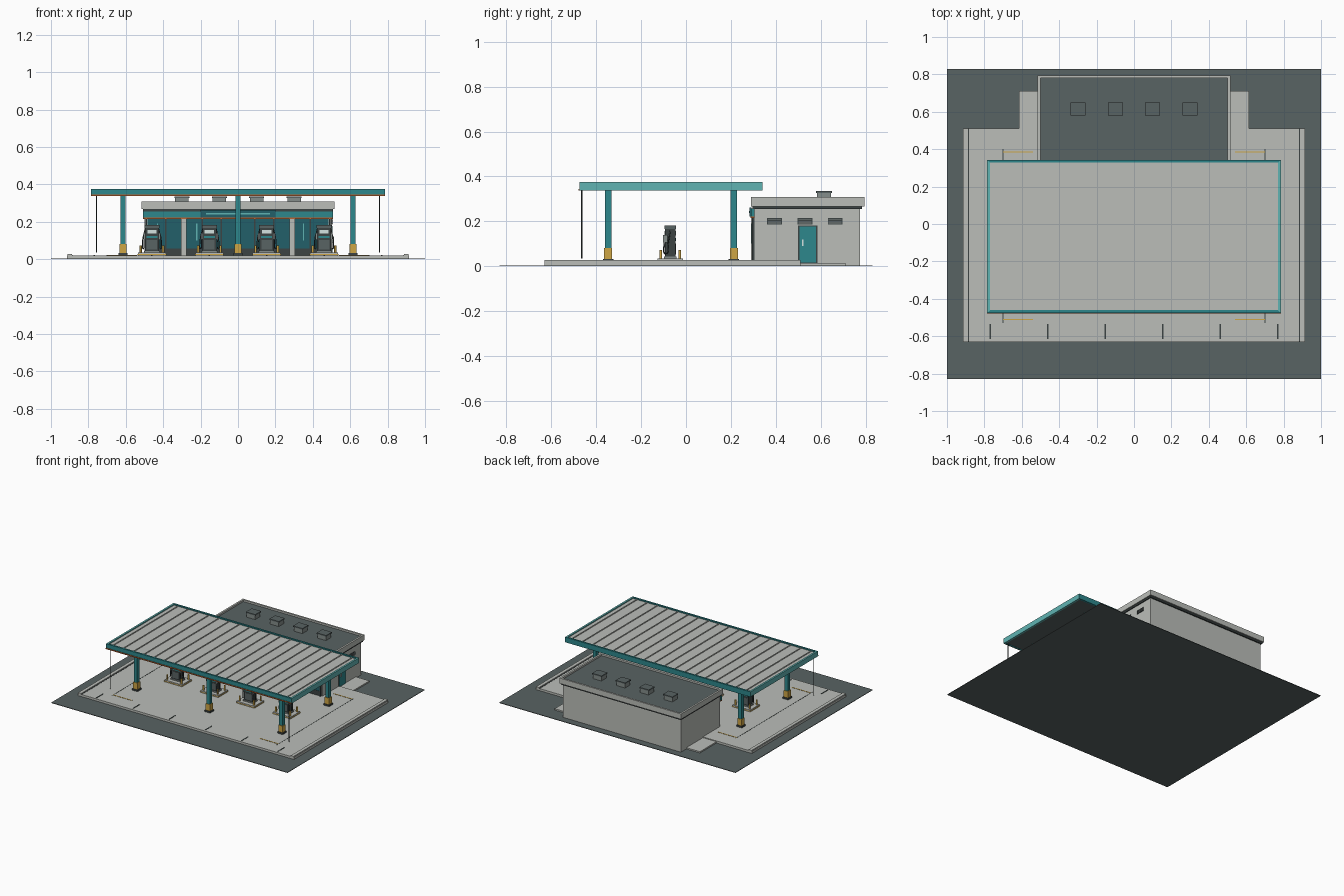
import bpy
import bmesh
from mathutils import Matrix, Vector

default_cube = bpy.data.objects.get("Cube")
if default_cube:
    bpy.data.objects.remove(default_cube, do_unlink=True)


def make_material(name, hex_code):
    """Flat material from an sRGB hex colour, converted to linear."""
    srgb = [c / 255 for c in bytes.fromhex(hex_code)]
    linear = [((c + 0.055) / 1.055) ** 2.4 for c in srgb] + [1]
    material = bpy.data.materials.new(name)
    material.use_nodes = True
    material.diffuse_color = linear
    material.node_tree.nodes["Principled BSDF"].inputs["Base Color"].default_value = linear
    return material


concrete = make_material("pale concrete", "BBBEB9")
asphalt = make_material("dark asphalt", "596363")
dark_metal = make_material("dark metal", "3C4444")
teal = make_material("teal paint", "2D878C")
light_teal = make_material("light teal paint", "60B3B2")
glass = make_material("dark teal glass", "22606A")
orange = make_material("orange trim", "BE6432")
yellow = make_material("safety yellow", "CFA645")
steel = make_material("mid grey steel", "858D8B")
screen_white = make_material("pale screen", "D5E3E1")


def finish(name, bm, material):
    mesh = bpy.data.meshes.new(name)
    bm.to_mesh(mesh)
    bm.free()
    mesh.materials.append(material)
    obj = bpy.data.objects.new(name, mesh)
    bpy.context.collection.objects.link(obj)
    return obj


def boxes(name, material, centres, size):
    """Equal boxes; each centre gives x, y and the height of the underside."""
    bm = bmesh.new()
    for x, y, base in centres:
        place = Matrix.Translation((x, y, base + size[2] / 2))
        bmesh.ops.create_cube(bm, size=1, matrix=place @ Matrix.Diagonal((*size, 1)))
    return finish(name, bm, material)


def span(name, material, x, y, z):
    """One box given as a (low, high) pair on each axis."""
    centre = (sum(x) / 2, sum(y) / 2, z[0])
    return boxes(name, material, [centre], (x[1] - x[0], y[1] - y[0], z[1] - z[0]))


def posts(name, material, centres, radius, height):
    bm = bmesh.new()
    for x, y, base in centres:
        bmesh.ops.create_cone(bm, segments=12, cap_ends=True, radius1=radius, radius2=radius,
                              depth=height, matrix=Matrix.Translation((x, y, base + height / 2)))
    return finish(name, bm, material)


def frame(name, material, x, y, z, thick):
    """Hollow rectangular frame made from an extruded ring."""
    bm = bmesh.new()
    rings = []
    for inset in (0, thick):
        corners = [(x[0] + inset, y[0] + inset), (x[1] - inset, y[0] + inset),
                   (x[1] - inset, y[1] - inset), (x[0] + inset, y[1] - inset)]
        rings.append([bm.verts.new((*c, z[0])) for c in corners])
    for i in range(4):
        j = (i + 1) % 4
        bm.faces.new((rings[0][i], rings[0][j], rings[1][j], rings[1][i]))
    top = bmesh.ops.extrude_face_region(bm, geom=bm.faces[:])["geom"]
    bmesh.ops.translate(bm, vec=(0, 0, z[1] - z[0]),
                        verts=[v for v in top if isinstance(v, bmesh.types.BMVert)])
    bmesh.ops.recalc_face_normals(bm, faces=bm.faces)
    return finish(name, bm, material)


def both(value):
    return (-value, value)


# Site: asphalt lot, forecourt slab, kerbs and paving beside the shop
slab = 0.02
span("asphalt_lot", asphalt, both(1), both(0.83), (0, 0.004))
span("forecourt_slab", concrete, both(0.915), (-0.63, 0.51), (0.003, slab))
span("shop_paving", concrete, both(0.615), (0.38, 0.71), (0.003, 0.014))
boxes("side_kerbs", concrete, [(x, -0.06, slab) for x in both(0.9)], (0.025, 1.14, 0.007))
boxes("kerb_joints", dark_metal, [(x, -0.06, slab) for x in both(0.884)], (0.005, 1.14, 0.001))

# Forecourt markings and drains
boxes("drain_grates", dark_metal, [((i - 2.5) * 0.307, -0.575, slab) for i in range(6)],
      (0.008, 0.08, 0.002))
boxes("slab_joints", dark_metal, [(x, -0.065, slab) for x in both(0.7)], (0.004, 0.93, 0.001))
boxes("lane_lines", yellow, [(x, y, slab) for x in both(0.62) for y in (-0.51, 0.385)],
      (0.16, 0.006, 0.002))

# Shop shell and roof
front = 0.305
span("shop_walls", concrete, both(0.5), (front, 0.775), (0.003, 0.26))
span("eaves_band", dark_metal, both(0.507), (0.297, 0.785), (0.255, 0.268))
frame("roof_parapet", concrete, both(0.515), (0.29, 0.795), (0.267, 0.308), 0.014)
span("shop_roof", asphalt, both(0.505), (0.3, 0.785), (0.267, 0.295))
units = [(x, 0.615) for x in (-0.3, -0.1, 0.1, 0.3)]
boxes("roof_unit_bodies", steel, [(*u, 0.293) for u in units], (0.072, 0.062, 0.035))
boxes("roof_unit_lids", asphalt, [(*u, 0.327) for u in units], (0.08, 0.07, 0.009))

# Shop front: glazing, mullions, piers, doors and sign band
span("shop_glazing", glass, both(0.485), (front - 0.005, front), (0.055, 0.215))
span("glazing_plinth", dark_metal, both(0.49), (front - 0.007, front), (slab, 0.056))
boxes("window_mullions", dark_metal, [(s * x, front - 0.005, slab) for s in (-1, 1)
      for x in (0.09, 0.19, 0.385, 0.49)], (0.008, 0.012, 0.195))
boxes("front_piers", concrete, [(x, front - 0.008, slab) for x in both(0.29)],
      (0.028, 0.016, 0.195))
boxes("door_handles", light_teal, [(x, front - 0.008, 0.1) for x in (-0.43, -0.22, 0.35)],
      (0.007, 0.008, 0.09))
span("sign_band", teal, both(0.507), (0.29, front), (0.222, 0.256))
span("sign_band_trim", orange, both(0.507), (0.288, front), (0.214, 0.222))
span("sign_board", glass, both(0.2), (0.283, 0.292), (0.222, 0.262))
span("sign_strip", light_teal, both(0.17), (0.28, 0.284), (0.238, 0.246))

# Shop side: service door and louvred vents
side = 0.5
span("service_door_frame", dark_metal, (side, side + 0.003), (0.5, 0.585), (0.014, 0.182))
span("service_door", teal, (side, side + 0.006), (0.505, 0.58), (0.016, 0.177))
span("service_door_handle", screen_white, (side, side + 0.012), (0.516, 0.524), (0.09, 0.12))
vents = [0.395, 0.53, 0.665]
boxes("vent_frames", dark_metal, [(side, y, 0.186) for y in vents], (0.008, 0.066, 0.028))
boxes("vent_slats", steel, [(side, y, 0.191 + i * 0.008) for y in vents for i in range(3)],
      (0.014, 0.058, 0.003))

# Canopy: deck, seams, coloured fascias and trim
wide, near, far = 0.785, -0.475, 0.342
span("canopy_deck", concrete, both(wide - 0.012), (near + 0.012, far - 0.012), (0.35, 0.368))
span("canopy_soffit", asphalt, both(wide - 0.01), (near + 0.01, far - 0.01), (0.338, 0.35))
seam_gap = 0.0867
boxes("canopy_seams", concrete, [((i - 8.5) * seam_gap, (near + far) / 2, 0.367)
      for i in range(18)], (0.007, far - near - 0.03, 0.006))
fascia = frame("canopy_fascia", teal, both(wide), (near, far), (0.337, 0.376), 0.014)
fascia.data.materials.append(light_teal)
for face in fascia.data.polygons:
    # End fascias, including their top edges, take the lighter paint
    if abs(face.normal.x) > 0.5 or abs(face.center.x) > wide - 0.05:
        face.material_index = 1
span("canopy_trim", orange, both(wide), (near - 0.004, near), (0.337, 0.345))

# Canopy columns with yellow guards and feet
columns = [(x, y) for x in (-0.615, 0, 0.615) for y in (-0.347, 0.213)]
boxes("canopy_columns", teal, [(*c, slab) for c in columns], (0.028, 0.028, 0.32))
boxes("column_guards", yellow, [(*c, 0.03) for c in columns], (0.036, 0.036, 0.052))
boxes("column_feet", dark_metal, [(*c, slab) for c in columns], (0.046, 0.046, 0.012))
posts("downpipes", dark_metal, [(x, -0.464, 0.035) for x in both(0.757)], 0.003, 0.305)

# Pump islands
pumps = [-0.46, -0.153, 0.153, 0.46]
row = -0.07
boxes("pump_islands", concrete, [(x, row, slab) for x in pumps], (0.15, 0.115, 0.015))
boxes("island_edges", yellow, [(x, row, slab + 0.003) for x in pumps], (0.153, 0.118, 0.005))
posts("island_bollards", yellow, [(x + dx, row + dy, 0.03) for x in pumps
      for dx in both(0.06) for dy in both(0.042)], 0.006, 0.042)

# Fuel pumps, fitted the same on both faces
boxes("pump_plinths", steel, [(x, row, 0.034) for x in pumps], (0.085, 0.056, 0.01))
boxes("pump_bodies", dark_metal, [(x, row, 0.043) for x in pumps], (0.074, 0.046, 0.13))
boxes("pump_caps", asphalt, [(x, row, 0.166) for x in pumps], (0.08, 0.052, 0.016))
faces = [(x, row + dy) for x in pumps for dy in both(0.023)]
boxes("pump_panels", asphalt, [(*f, 0.052) for f in faces], (0.056, 0.006, 0.05))
boxes("pump_screens", screen_white, [(*f, 0.137) for f in faces], (0.05, 0.006, 0.02))
boxes("pump_stripes", teal, [(*f, 0.113) for f in faces], (0.06, 0.006, 0.012))
boxes("pump_nozzles", steel, [(x + dx, row - 0.022, 0.105) for x in pumps
      for dx in both(0.04)], (0.01, 0.02, 0.035))

# Hanging hoses on each pump
hose = bpy.data.curves.new("pump_hoses", "CURVE")
hose.dimensions = "3D"
hose.bevel_depth = 0.0025
hose.bevel_resolution = 1
hose.resolution_u = 6
for x in pumps:
    for s in (-1, 1):
        path = [(0.037, 0, 0.16), (0.05, -0.01, 0.1), (0.047, -0.02, 0.055), (0.042, -0.028, 0.11)]
        spline = hose.splines.new("BEZIER")
        spline.bezier_points.add(len(path) - 1)
        for point, (px, py, pz) in zip(spline.bezier_points, path):
            point.co = Vector((x + s * px, row + py, pz))
            point.handle_left_type = point.handle_right_type = "AUTO"
hose.materials.append(dark_metal)
bpy.context.collection.objects.link(bpy.data.objects.new("pump_hoses", hose))
